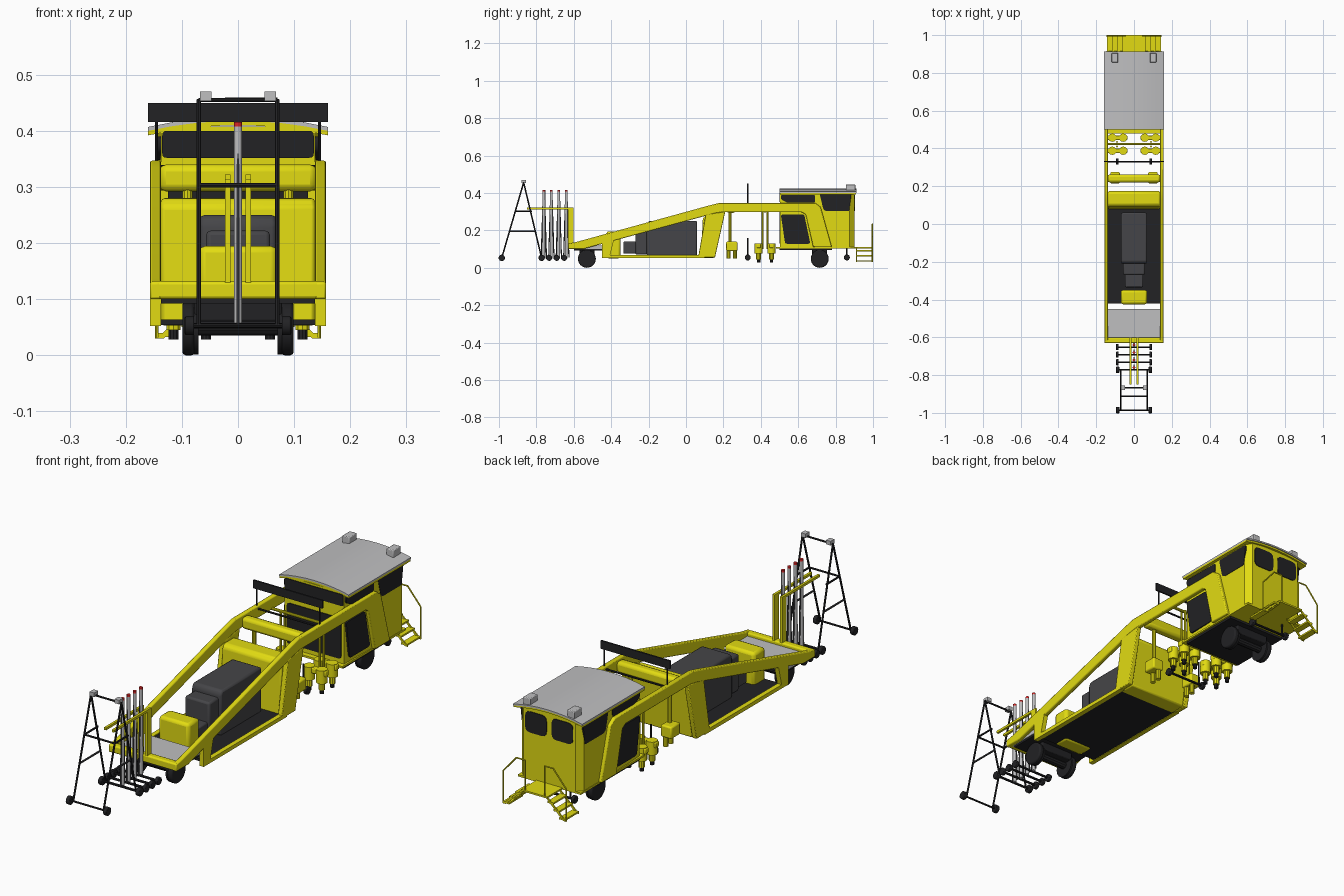
import bpy, bmesh, math
from mathutils import Vector

if "Cube" in bpy.data.objects:
    bpy.data.objects.remove(bpy.data.objects["Cube"])

def mat(name, c):
    m = bpy.data.materials.new(name)
    m.diffuse_color = (*c, 1)
    m.use_nodes = True
    m.node_tree.nodes["Principled BSDF"].inputs["Base Color"].default_value = m.diffuse_color
    return m

YEL = mat("machine yellow", (0.76, 0.71, 0.006))
BLK = mat("rubber black", (0.016, 0.016, 0.018))
DRK = mat("engine dark grey", (0.06, 0.06, 0.065))
GRY = mat("roof grey", (0.52, 0.52, 0.53))
RED = mat("signal red", (0.7, 0.02, 0.02))

def finish(name, bm, m, bevel=0):
    bmesh.ops.recalc_face_normals(bm, faces=bm.faces)
    me = bpy.data.meshes.new(name)
    bm.to_mesh(me)
    bm.free()
    ob = bpy.data.objects.new(name, me)
    bpy.context.collection.objects.link(ob)
    me.materials.append(m)
    if bevel:
        b = ob.modifiers.new("bevel", 'BEVEL')
        b.width, b.segments, b.limit_method = bevel, 2, 'ANGLE'
    bpy.context.view_layer.objects.active = ob
    ob.select_set(True)
    bpy.ops.object.shade_smooth_by_angle(angle=math.radians(35))
    ob.select_set(False)
    return ob

def prism(name, pts, axis, a0, a1, m, bevel=0):
    """Extrude a 2D outline along an axis: x uses (y,z), y uses (x,z), z uses (x,y)."""
    put = {'x': lambda p, a: (a, p[0], p[1]), 'y': lambda p, a: (p[0], a, p[1]),
           'z': lambda p, a: (p[0], p[1], a)}[axis]
    bm = bmesh.new()
    f = bm.faces.new([bm.verts.new(put(p, a0)) for p in pts])
    r = bmesh.ops.extrude_face_region(bm, geom=[f])
    d = Vector(put((0, 0), a1 - a0))
    bmesh.ops.translate(bm, vec=d, verts=[v for v in r['geom'] if isinstance(v, bmesh.types.BMVert)])
    return finish(name, bm, m, bevel)

def box(name, x0, x1, y0, y1, z0, z1, m, bevel=0):
    return prism(name, [(x0, y0), (x1, y0), (x1, y1), (x0, y1)], 'z', z0, z1, m, bevel)

def rod(name, p, q, r, m, n=10):
    p, q = Vector(p), Vector(q)
    bm = bmesh.new()
    bmesh.ops.create_cone(bm, cap_ends=True, segments=n, radius1=r, radius2=r, depth=(q - p).length)
    bm.transform((q - p).to_track_quat('Z', 'Y').to_matrix().to_4x4())
    bmesh.ops.translate(bm, vec=(p + q) / 2, verts=bm.verts)
    return finish(name, bm, m)

def wheel(name, x, y, z, r, w):
    ob = rod(name, (x - w / 2, y, z), (x + w / 2, y, z), r, BLK, 24)
    b = ob.modifiers.new("bevel", 'BEVEL')
    b.width, b.segments, b.limit_method = r * 0.12, 2, 'ANGLE'

def rounded(pts, r):
    """Round every corner of an outline."""
    out, n = [], len(pts)
    for i in range(n):
        a, b, c = (Vector(pts[j % n]) for j in (i - 1, i, i + 1))
        s, e = b + (a - b).normalized() * r, b + (c - b).normalized() * r
        out += [s * (1 - t)**2 + b * 2 * t * (1 - t) + e * t * t for t in (0, .33, .67, 1)]
    return [tuple(v) for v in out]

def rect(a0, a1, b0, b1):
    return [(a0, b0), (a1, b0), (a1, b1), (a0, b1)]

def mx(s, a, b):
    return sorted((s * a, s * b))

# Side frames
BEAM = [(-.63, .1), (-.63, .13), (-.59, .137), (.13, .335), (.18, .347), (.69, .347), (.72, .325),
        (.78, .11), (.68, .11), (.64, .285), (.62, .297), (.19, .297), (.15, .29), (-.55, .1)]
for s in (-1, 1):
    x0, x1 = mx(s, .137, .157)
    prism("side_beam", BEAM, 'x', x0, x1, YEL, .004)
    prism("slanted_post", [(.065, .055), (.155, .055), (.21, .3), (.105, .285)], 'x', x0, x1, YEL, .003)
    box("bottom_rail", x0, x1, -.45, .1, .052, .068, YEL)
    prism("front_hanger", [(-.45, .052), (-.41, .052), (-.38, .17), (-.45, .15)], 'x', x0, x1, YEL)

# Cross members, deck and floor
box("front_crossbeam", -.157, .157, -.63, -.6, .1, .132, YEL, .006)
box("front_deck", -.14, .14, -.61, -.45, .1, .118, GRY)
box("deck_underside", -.137, .137, -.6, -.45, .092, .1, BLK)
box("floor_tray", -.137, .137, -.42, .1, .054, .064, BLK)
box("bend_crossbeam", -.14, .14, .22, .262, .292, .34, YEL, .012)
prism("bulkhead_tank", [(.08, .053), (.152, .053), (.175, .265), (.165, .28), (.105, .28), (.09, .265)],
      'x', -.137, .137, YEL, .006)

# Power pack
box("front_tank", -.07, .07, -.425, -.35, .05, .195, YEL, .012)
prism("engine_cover", [(-.21, .064), (.06, .064), (.06, .25), (-.2, .25), (-.21, .235)], 'x', -.068, .068, DRK, .008)
box("engine_front", -.057, .057, -.27, -.2, .07, .222, DRK, .008)
box("engine_gearbox", -.048, .048, -.335, -.26, .075, .14, DRK, .006)

# Running gear
for y in (-.53, .715):
    for s in (-1, 1):
        wheel("rail_wheel", s * .088, y, .048, .048, .022)
        rod("wheel_flange", (s * .07, y, .048), (s * .078, y, .048), .051 - .004, BLK, 24)
    rod("axle", (-.08, y, .05), (.08, y, .05), .015, BLK)
    box("axle_housing", -.078, .078, y - .04, y + .04, .06, .105, BLK, .004)
for y in (.33, .86):
    rod("measuring_axle", (-.09, y, .055), (.09, y, .055), .005, BLK)
    for s in (-1, 1):
        wheel("measuring_wheel", s * .088, y, .055, .016, .014)
        rod("measuring_hanger", (s * .07, y, .055), (s * .07, y, .16 if y < .5 else .11), .004, BLK)

# Sight panel above the beams
box("sight_panel", -.16, .16, .327, .334, .416, .45, BLK)
for s in (-1, 1):
    rod("panel_post", (s * .145, .33, .33), (s * .145, .33, .43), .003, BLK)
rod("panel_tie", (-.15, .33, .335), (.15, .33, .335), .004, BLK)

# Lifting and tamping units
for s in (-1, 1):
    box("lifting_block", *mx(s, .075, .125), .215, .275, .09, .14, YEL, .006)
    rod("lifting_ram", (s * .09, .235, .13), (s * .09, .235, .32), .009, YEL)
    for y in (.228, .262):
        rod("lifting_roller", (s * .09, y, .05), (s * .09, y, .095), .011, YEL)
    for y in (.388, .457):
        box("tamping_head", *mx(s, .035, .14), y - .012, y + .012, .105, .128, YEL, .004)
        for x in (.057, .115):
            rod("tamping_motor", (s * x, y, .075), (s * x, y, .13), .022, YEL, 14)
            rod("tamping_tool", (s * x, y, .045), (s * x, y, .08), .013, YEL)
            rod("tool_tip", (s * x, y, .028), (s * x, y, .05), .009, BLK)
    for y in (.41, .435):
        rod("tamping_guide", (s * .09, y, .1), (s * .09, y, .3), .005, YEL)
rod("tamping_crossbar", (-.14, .423, .3), (.14, .423, .3), .006, YEL)

# Cab
prism("cab_body", [(-.137, .502), (.137, .502), (.143, .7), (.143, .875), (.12, .9), (-.12, .9),
                   (-.143, .875), (-.143, .7)], 'z', .108, .408, YEL)
box("cab_floor_edge", -.145, .145, .48, .9, .104, .112, YEL)
box("cab_underfloor", -.137, .137, .5, .78, .094, .104, BLK)
for s in (-1, 1):
    a, b = mx(s, .1375, .1445)
    prism("side_window_front", rounded([(.508, .39), (.508, .365), (.54, .348), (.69, .348), (.69, .39)], .01),
          'x', a, b, BLK)
    prism("side_window_rear", rounded([(.715, .392), (.735, .31), (.75, .303), (.872, .303), (.884, .392)], .007),
          'x', a, b, BLK)
    prism("door_glass", rounded([(.507, .285), (.53, .128), (.665, .128), (.632, .285)], .012), 'x', a, b, BLK)
    prism("rear_window", rounded(rect(*mx(s, .012, .11), .303, .39), .022), 'y', .898, .903, BLK)
prism("windscreen", rounded(rect(-.135, .135, .352, .4), .008), 'y', .499, .504, BLK)
prism("lower_windscreen", rounded(rect(-.125, .125, .13, .3), .012), 'y', .499, .504, BLK)

# Curved roof: yellow lining, grey skin
ARC = [(x / 100, .424 - .018 * (abs(x) / 16)**2) for x in range(-16, 17, 4)]
def arch(up):
    return [(x, z + up) for x, z in ARC]
prism("roof_lining", arch(-.006) + arch(-.014)[::-1], 'y', .502, .908, YEL)
prism("roof_skin", arch(.001) + arch(-.006)[::-1], 'y', .5, .912, GRY)
for s in (-1, 1):
    box("roof_lamp_box", *mx(s, .085, .118), .855, .905, .412, .445, GRY, .003)

# Rear steps and handrails
box("rear_platform", -.06, .06, .9, 1.0, .104, .111, YEL)
for s in (-1, 1):
    for i in range(3):
        x, z = .075 + .027 * i, .09 - .027 * i
        box("step_tread", *mx(s, x - .014, x + .014), .91, 1.0, z - .003, z + .004, YEL)
    for y in (.91, .994):
        prism("step_stringer", [(s * .05, .108), (s * .06, .108), (s * .145, .03), (s * .132, .03)],
              'y', y, y + .005, YEL)
    rail = [(.045, .105), (.045, .235), (.085, .235), (.145, .165), (.145, .03)]
    for p, q in zip(rail, rail[1:]):
        rod("handrail", (s * p[0], .996, p[1]), (s * q[0], .996, q[1]), .003, YEL, 8)

# Front carrying bracket
for s in (-1, 1):
    x0, x1 = mx(s, .013, .023)
    box("bracket_post", x0, x1, -.63, -.602, .13, .322, YEL)
    box("bracket_arm", x0, x1, -.85, -.602, .312, .322, YEL)

# Four measuring trolleys with red-tipped rods
for y in (-.76, -.72, -.68, -.64):
    rod("trolley_axle", (-.085, y - .012, .053), (.085, y - .012, .053), .005, BLK)
    rod("sight_rod", (0, y, .05), (0, y, .408), .0075, GRY, 12)
    rod("rod_tip", (0, y, .408), (0, y, .416), .0075, RED, 12)
    for s in (-1, 1):
        wheel("trolley_wheel", s * .088, y - .012, .053, .016, .014)
        rod("rod_brace", (0, y + s * .014, .055), (0, y + s * .004, .38), .003, DRK, 6)

# Front A-frame trolley
for s in (-1, 1):
    x = s * .07
    for y in (-.985, -.772):
        rod("a_frame_leg", (x, y, .053), (x, -.868, .456), .004, BLK, 8)
        wheel("a_frame_wheel", s * .086, y, .053, .017, .016)
    rod("a_frame_low_tie", (x, -.94, .195), (x, -.81, .195), .004, DRK, 8)
    rod("a_frame_high_tie", (x, -.912, .303), (x, -.823, .303), .004, BLK, 8)
    box("a_frame_lamp", *mx(s, .047, .068), -.88, -.855, .453, .47, GRY)
for y, z in ((-.985, .053), (-.772, .053), (-.868, .455), (-.912, .303)):
    rod("a_frame_crossbar", (-.08 if z < .1 else -.07, y, z), (.08 if z < .1 else .07, y, z), .004, BLK, 8)
